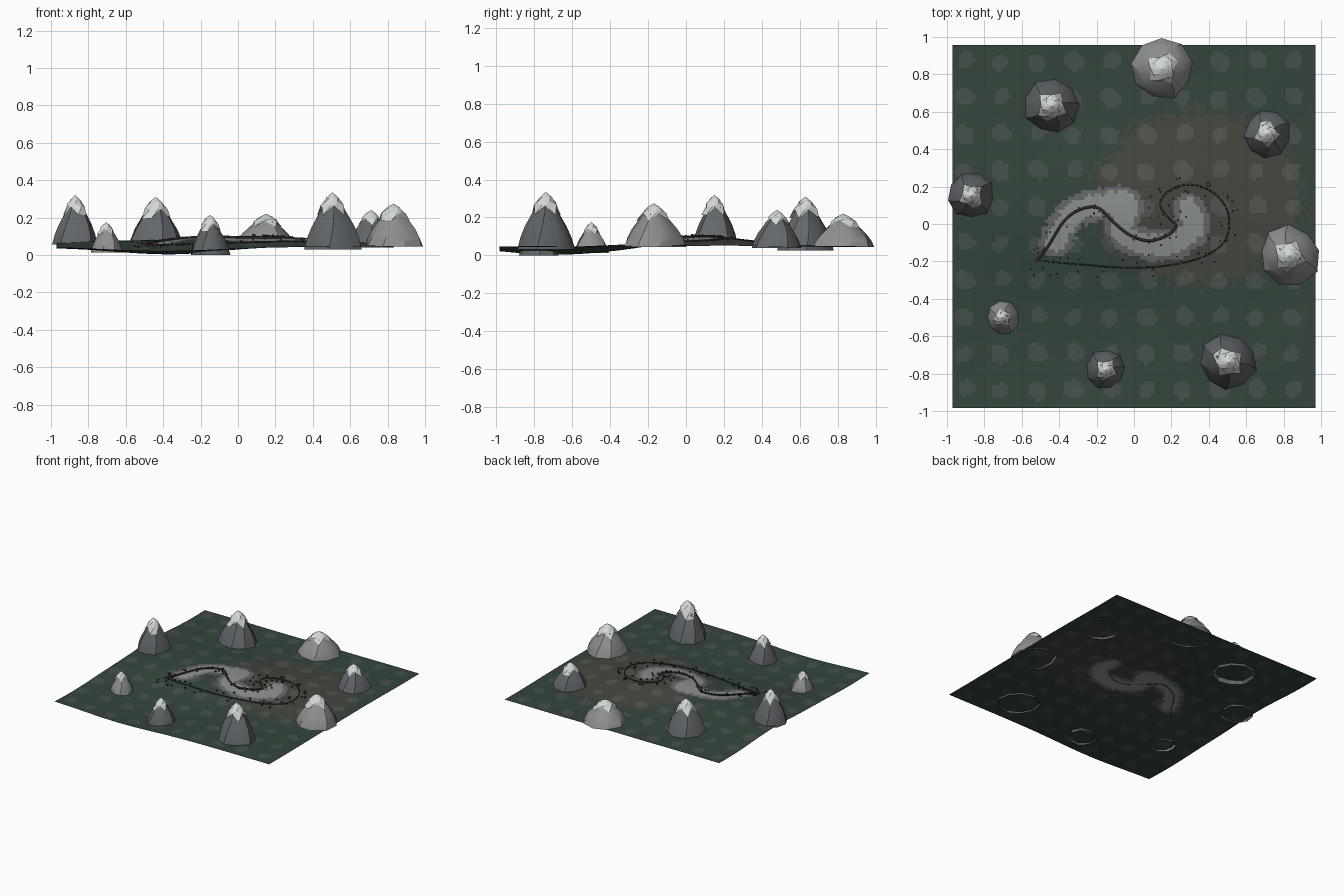
import bpy, bmesh, math, random
from mathutils import Vector

if "Cube" in bpy.data.objects:
    bpy.data.objects.remove(bpy.data.objects["Cube"])

random.seed(7)


def material(name, r, g, b):
    m = bpy.data.materials.new(name)
    m.diffuse_color = (r, g, b, 1)
    m.use_nodes = True
    m.node_tree.nodes["Principled BSDF"].inputs["Base Color"].default_value = m.diffuse_color
    return m


def make_object(name, bm, mats, smooth=False):
    me = bpy.data.meshes.new(name)
    bm.to_mesh(me)
    bm.free()
    for m in mats:
        me.materials.append(m)
    for p in me.polygons:
        p.use_smooth = smooth
    ob = bpy.data.objects.new(name, me)
    bpy.context.collection.objects.link(ob)
    return ob


def bump(x, y, cx, cy, sx, sy):
    return math.exp(-((x - cx) ** 2 / sx + (y - cy) ** 2 / sy))


def height(x, y):
    return (0.046 + 0.055 * bump(x, y, 0, 0.1, 0.4, 0.14)
            + 0.018 * bump(x, y, -0.85, 0.2, 0.1, 0.15)
            - 0.042 * bump(x, y, -0.4, -0.65, 0.2, 0.2)
            + 0.003 * math.sin(9 * x + 1) * math.cos(8 * y))


def catmull(pts, steps=10):
    out = []
    for i in range(len(pts) - 1):
        p0, p1 = Vector(pts[max(i - 1, 0)]), Vector(pts[i])
        p2, p3 = Vector(pts[i + 1]), Vector(pts[min(i + 2, len(pts) - 1)])
        for k in range(steps):
            t = k / steps
            out.append(0.5 * (2 * p1 + (p2 - p0) * t + (2 * p0 - 5 * p1 + 4 * p2 - p3) * t * t
                              + (3 * p1 - p0 - 3 * p2 + p3) * t ** 3))
    out.append(Vector(pts[-1]))
    return out


green = material("green", 0.035, 0.060, 0.045)
green_patch = material("green_patch", 0.060, 0.080, 0.068)
brown = material("brown", 0.058, 0.062, 0.050)
brown_patch = material("brown_patch", 0.085, 0.090, 0.080)
stone = material("stone", 0.13, 0.14, 0.135)
pale_stone = material("pale_stone", 0.26, 0.28, 0.27)
dark_rock = material("dark_rock", 0.125, 0.135, 0.145)
light_rock = material("light_rock", 0.27, 0.28, 0.27)
snow = material("snow", 0.65, 0.69, 0.67)
asphalt = material("asphalt", 0.03, 0.03, 0.03)
amber = material("amber", 0.22, 0.16, 0.07)

# Rolling terrain sheet, tinted by face
blob = catmull([(-0.42, -0.09), (-0.33, 0.05), (-0.2, 0.10), (-0.04, 0.11), (-0.07, -0.02),
                (0.03, -0.1), (0.2, -0.11), (0.32, -0.02), (0.29, 0.08)], 6)
bm = bmesh.new()
bmesh.ops.create_grid(bm, x_segments=110, y_segments=110, size=0.97)
for v in bm.verts:
    v.co.y -= 0.013
    v.co.z = height(v.co.x, v.co.y)
for f in bm.faces:
    c = f.calc_center_median()
    d = min((p - c.xy).length for p in blob) + random.uniform(-0.008, 0.008)
    u, w = (c.x + 0.906) / 0.195, (c.y + 0.885) / 0.195
    patch = math.hypot(u - round(u), w - round(w)) < 0.24 + 0.05 * math.sin(25 * (c.x + c.y))
    warm = bump(c.x, c.y, 0.35, 0.15, 0.35, 0.25) + random.uniform(-0.08, 0.08) > 0.42
    if d < 0.055:
        f.material_index = 5
    elif d < 0.085:
        f.material_index = 4
    else:
        f.material_index = (2 if warm else 0) + (1 if patch else 0)
make_object("terrain", bm, [green, green_patch, brown, brown_patch, stone, pale_stone], True)


def rings_mesh(rings, peak):
    bm = bmesh.new()
    loops = [[bm.verts.new(p) for p in ring] for ring in rings]
    n = len(loops[0])
    for a, b in zip(loops, loops[1:]):
        for i in range(n):
            j = (i + 1) % n
            bm.faces.new((a[i], a[j], b[j], b[i]))
    top = bm.verts.new(peak)
    for i in range(n):
        bm.faces.new((loops[-1][i], loops[-1][(i + 1) % n], top))
    return bm


PROFILE = [(0, 1), (0.2, 0.9), (0.4, 0.74), (0.58, 0.54), (0.76, 0.34), (0.9, 0.18)]


def mountain(index, x, y, r, base, top, rock, sides=9):
    h = top - base
    wobble = [random.uniform(0.89, 1.06) for _ in range(sides)]
    turn = random.uniform(0, 6)

    def point(i, t, rad, twist):
        a = turn + 2 * math.pi * i / sides + twist
        return (x + r * rad * math.cos(a), y + r * rad * math.sin(a), base + h * t)

    # Bell-shaped rock body, open underneath
    rings = [[point(i, t, rad * wobble[i], 0.35 * t) for i in range(sides)] for t, rad in PROFILE]
    ob = make_object(f"mountain_{index}", rings_mesh(rings, (x, y, top - 0.01)), [rock])
    bpy.context.view_layer.objects.active = ob
    ob.select_set(True)
    bpy.ops.object.shade_smooth_by_angle(angle=math.radians(35))
    ob.select_set(False)

    # Swirling snow cap with a ragged lower edge
    caps = []
    for k, (t, rad) in enumerate([(0.68, 0.46), (0.80, 0.36), (0.91, 0.2)]):
        ring = []
        for i in range(sides):
            low = 0.08 * (1 if i % 2 else -1) * (1, 0.4, 0)[k]
            ring.append(point(i, t + low, (rad - 1.05 * low) * (0.97 + 0.06 * wobble[i]), 0.35 * t + 0.4 * k))
        caps.append(ring)
    make_object(f"snow_cap_{index}", rings_mesh(caps, (x, y, top)), [snow])


for k, m in enumerate([
        (-0.87, 0.15, 0.128, 0.055, 0.32, dark_rock),
        (-0.44, 0.63, 0.158, 0.025, 0.31, dark_rock),
        (0.15, 0.83, 0.165, 0.045, 0.22, light_rock),
        (0.71, 0.48, 0.13, 0.04, 0.24, dark_rock),
        (0.83, -0.17, 0.165, 0.045, 0.275, light_rock),
        (0.505, -0.74, 0.158, 0.03, 0.335, dark_rock),
        (-0.15, -0.78, 0.112, 0.0, 0.215, dark_rock),
        (-0.705, -0.5, 0.092, 0.012, 0.175, light_rock)]):
    mountain(k + 1, *m)


def ribbon(name, pts, radius, mat):
    cu = bpy.data.curves.new(name, "CURVE")
    cu.dimensions = "3D"
    cu.bevel_depth = radius
    cu.bevel_resolution = 1
    sp = cu.splines.new("POLY")
    sp.points.add(len(pts) - 1)
    for q, p in zip(sp.points, pts):
        q.co = (p.x, p.y, height(p.x, p.y) + 0.005, 1)
    cu.materials.append(mat)
    bpy.context.collection.objects.link(bpy.data.objects.new(name, cu))


# Winding track: heavy dark first half, thin lighter return leg
lap_a = catmull([(-0.52, -0.2), (-0.46, -0.12), (-0.37, 0.02), (-0.28, 0.08), (-0.19, 0.085),
                 (-0.11, 0.01), (-0.02, -0.06), (0.08, -0.09), (0.18, -0.06), (0.23, -0.01)])
lap_b = catmull([(0.23, -0.01), (0.17, 0.05), (0.14, 0.11), (0.19, 0.18), (0.3, 0.21), (0.42, 0.17),
                 (0.5, 0.07), (0.5, -0.06), (0.42, -0.15), (0.25, -0.21), (0.0, -0.235),
                 (-0.3, -0.215), (-0.47, -0.2), (-0.52, -0.2)])
ribbon("track_outbound", lap_a, 0.007, asphalt)
ribbon("track_return", lap_b, 0.004, asphalt)


def dots(name, places, size, mat):
    bm = bmesh.new()
    for x, y in places:
        made = bmesh.ops.create_cube(bm, size=size)["verts"]
        bmesh.ops.translate(bm, verts=made, vec=(x, y, height(x, y) + size * 0.8))
    make_object(name, bm, [mat])


# Amber trackside markers and scattered small dark posts
dots("track_markers", [(p.x, p.y) for p in lap_b[::2]], 0.007, amber)
spots = []
for p in lap_b[::2] + lap_a[::4]:
    a = random.uniform(0, 2 * math.pi)
    d = random.uniform(0.03, 0.08)
    spots.append((p.x + d * math.cos(a), p.y + d * math.sin(a)))
dots("trackside_posts", spots, 0.009, asphalt)
